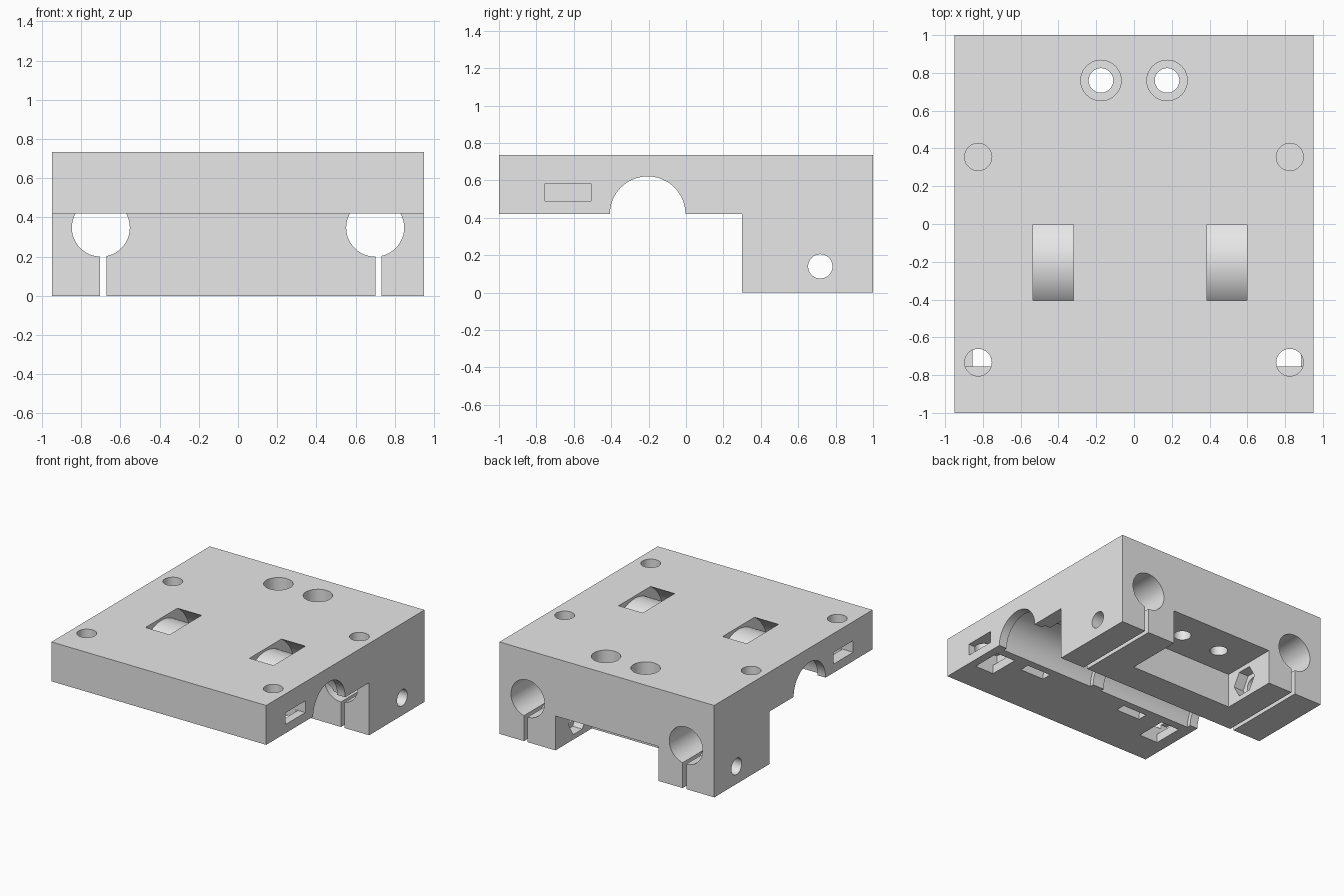
import bpy, bmesh, math
from mathutils import Matrix, Vector

cube = bpy.data.objects.get("Cube")
if cube:
    bpy.data.objects.remove(cube, do_unlink=True)

grey = bpy.data.materials.new("plain_grey")
grey.use_nodes = True
grey.diffuse_color = (0.8, 0.8, 0.8, 1)
grey.node_tree.nodes["Principled BSDF"].inputs["Base Color"].default_value = (0.8, 0.8, 0.8, 1)

TURN = {"x": Matrix.Rotation(math.pi / 2, 4, "Y"),
        "y": Matrix.Rotation(math.pi / 2, 4, "X"),
        "z": Matrix.Identity(4)}


def make_object(name, bm):
    bmesh.ops.recalc_face_normals(bm, faces=bm.faces)
    mesh = bpy.data.meshes.new(name)
    bm.to_mesh(mesh)
    bm.free()
    mesh.materials.append(grey)
    obj = bpy.data.objects.new(name, mesh)
    bpy.context.collection.objects.link(obj)
    return obj


def box(name, x, y, z):
    bm = bmesh.new()
    mid = Vector([sum(r) / 2 for r in (x, y, z)])
    size = [r[1] - r[0] for r in (x, y, z)]
    bmesh.ops.create_cube(bm, size=1, matrix=Matrix.Translation(mid) @ Matrix.Diagonal((*size, 1)))
    return make_object(name, bm)


def cylinder(name, axis, centre, radius, length, sides=48):
    bm = bmesh.new()
    bmesh.ops.create_cone(bm, cap_ends=True, segments=sides, radius1=radius, radius2=radius,
                          depth=length, matrix=Matrix.Translation(centre) @ TURN[axis])
    return make_object(name, bm)


def cut(target, cutter):
    cutter.hide_render = True
    mod = target.modifiers.new("cut", "BOOLEAN")
    mod.operation, mod.solver, mod.object = "DIFFERENCE", "EXACT", cutter
    bpy.context.view_layer.objects.active = target
    bpy.ops.object.modifier_apply(modifier=mod.name)
    bpy.data.objects.remove(cutter, do_unlink=True)


# L-shaped body: top plate with a deep rear block
bm = bmesh.new()
profile = [(-1, 0.42), (0.3, 0.42), (0.3, 0), (1, 0), (1, 0.735), (-1, 0.735)]
face = bm.faces.new([bm.verts.new((-0.95, y, z)) for y, z in profile])
side = bmesh.ops.extrude_face_region(bm, geom=[face])["geom"]
bmesh.ops.translate(bm, vec=(1.9, 0, 0), verts=[v for v in side if isinstance(v, bmesh.types.BMVert)])
carriage = make_object("carriage_body", bm)

# Open pocket between the two rod clamps
cut(carriage, box("rear_pocket", (-0.455, 0.455), (0.54, 1.1), (-0.1, 0.275)))

# Bearing channel across the plate, with wider seats between ribs
AXIS_Y, AXIS_Z = -0.205, 0.42
cut(carriage, cylinder("bearing_channel", "x", (0, AXIS_Y, AXIS_Z - 0.001), 0.202, 2.2, 64))
for s in (-1, 1):
    cut(carriage, cylinder("bearing_seat", "x", (s * 0.465, AXIS_Y, AXIS_Z - 0.001), 0.235, 0.83, 64))

# Curved strap channels that break through the top
for x in (-0.4275, 0.4925):
    ring = cylinder("strap_ring", "x", (x, AXIS_Y, AXIS_Z), 0.374, 0.213, 96)
    cut(ring, cylinder("strap_core", "x", (x, AXIS_Y, AXIS_Z), 0.295, 0.5, 96))
    cut(carriage, ring)

for s in (-1, 1):
    # Rod bores with clamping slits
    cut(carriage, cylinder("rod_bore", "y", (s * 0.7, 0.45, 0.348), 0.148, 1.3))
    slit = s * 0.702 + 0.015
    cut(carriage, box("clamp_slit", (slit - 0.016, slit + 0.016), (0.2, 1.1), (-0.1, 0.3)))

    # Clamp bolt with a hexagonal nut trap on the inner wall
    cut(carriage, cylinder("bolt_hole", "x", (s * 0.7, 0.718, 0.14), 0.065, 0.8))
    cut(carriage, cylinder("nut_trap", "x", (s * 0.46, 0.718, 0.14), 0.115, 0.16, 6))

    # Counterbored mounting holes at the rear
    cut(carriage, cylinder("mount_hole", "z", (s * 0.175, 0.76, 0.5), 0.065, 1))
    cut(carriage, cylinder("counterbore", "z", (s * 0.175, 0.76, 0.65), 0.107, 0.3))

    # Corner screw holes, the front pair opening into side slots
    cut(carriage, cylinder("rear_screw_hole", "z", (s * 0.825, 0.355, 0.68), 0.072, 0.3))
    cut(carriage, cylinder("front_screw_hole", "z", (s * 0.825, -0.733, 0.7), 0.072, 0.3))
    near, far = sorted((s * 0.68, s * 1.1))
    cut(carriage, box("side_slot", (near, far), (-0.755, -0.507), (0.49, 0.583)))
    mid = s * 0.787 + 0.015
    cut(carriage, box("bottom_slot", (mid - 0.083, mid + 0.083), (-0.754, -0.508), (0.3, 0.55)))

# Smooth the bores, keep the edges crisp
bpy.ops.object.select_all(action="DESELECT")
carriage.select_set(True)
bpy.context.view_layer.objects.active = carriage
bpy.ops.object.shade_smooth_by_angle(angle=math.radians(25))
